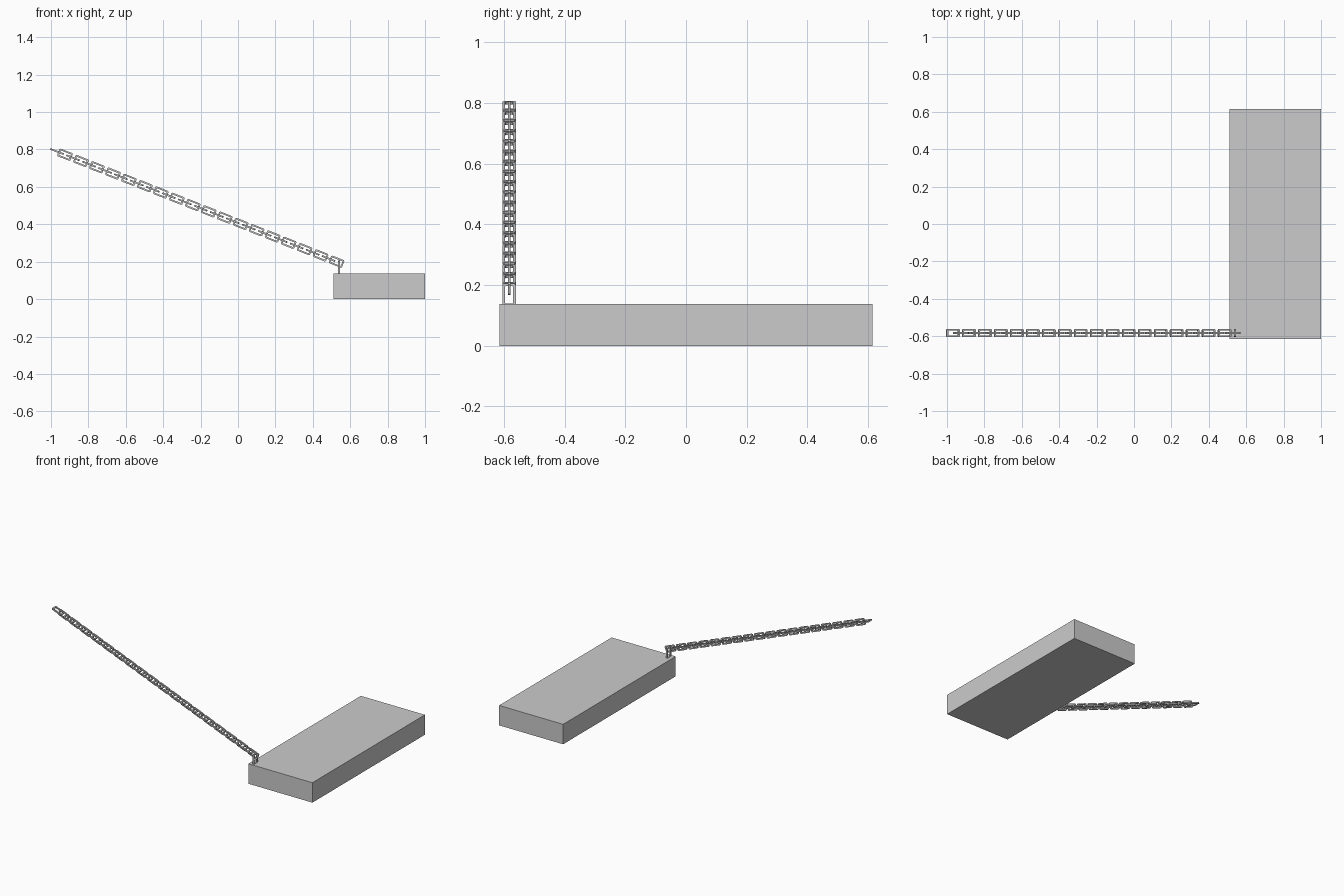
import bpy, bmesh, math
from mathutils import Matrix, Vector

if "Cube" in bpy.data.objects:
    bpy.data.objects.remove(bpy.data.objects["Cube"])

CHAIN_Y = -0.583
START = Vector((-0.925, CHAIN_Y, 0.772))   # first upright link centre
END = Vector((0.527, CHAIN_Y, 0.200))      # last upright link centre
COUNT = 18
LENGTH, WIDTH, WIRE = 0.076, 0.044, 0.009


def outline(length, width, c):
    a, b = length / 2, width / 2
    return [(a, -b + c), (a, b - c), (a - c, b), (-a + c, b),
            (-a, b - c), (-a, -b + c), (-a + c, -b), (a - c, -b)]


def link_mesh():
    """Oblong ring with a square wire section, long axis on X, flat in XY."""
    bm = bmesh.new()
    outer = outline(LENGTH, WIDTH, 0.005)
    inner = outline(LENGTH - 2 * WIRE, WIDTH - 2 * WIRE, 0.002)
    loops = [[bm.verts.new((x, y, z)) for x, y in pts]
             for pts, z in ((outer, -WIRE / 2), (outer, WIRE / 2),
                            (inner, WIRE / 2), (inner, -WIRE / 2))]
    for k in range(4):
        p, q = loops[k], loops[(k + 1) % 4]
        for i in range(8):
            j = (i + 1) % 8
            bm.faces.new((p[i], p[j], q[j], q[i]))
    bmesh.ops.recalc_face_normals(bm, faces=bm.faces)
    mesh = bpy.data.meshes.new("chain_link")
    bm.to_mesh(mesh)
    bm.free()
    return mesh


def add_link(name, mesh, matrix):
    ob = bpy.data.objects.new(name, mesh)
    bpy.context.collection.objects.link(ob)
    ob.matrix_world = matrix


# Rectangular weight block
bpy.ops.mesh.primitive_cube_add(size=1, location=(0.755, 0, 0.069))
block = bpy.context.object
block.name = "base_block"
block.scale = (0.49, 1.23, 0.138)

# Taut chain: alternating flat and upright links
mesh = link_mesh()
step = (END - START) / (COUNT - 1)
tilt = Matrix.Rotation(math.atan2(-step.z, step.x), 4, 'Y')
upright = Matrix.Rotation(math.pi / 2, 4, 'X')
for i in range(COUNT):
    centre = START + step * i
    add_link(f"upright_link_{i}", mesh, Matrix.Translation(centre) @ tilt @ upright)
    add_link(f"flat_link_{i}", mesh, Matrix.Translation(centre - step / 2) @ tilt)

# Anchor loop standing on the block
add_link("anchor_loop", mesh, Matrix.Translation((0.54, CHAIN_Y, 0.168))
         @ Matrix.Rotation(math.pi / 2, 4, 'Y'))
